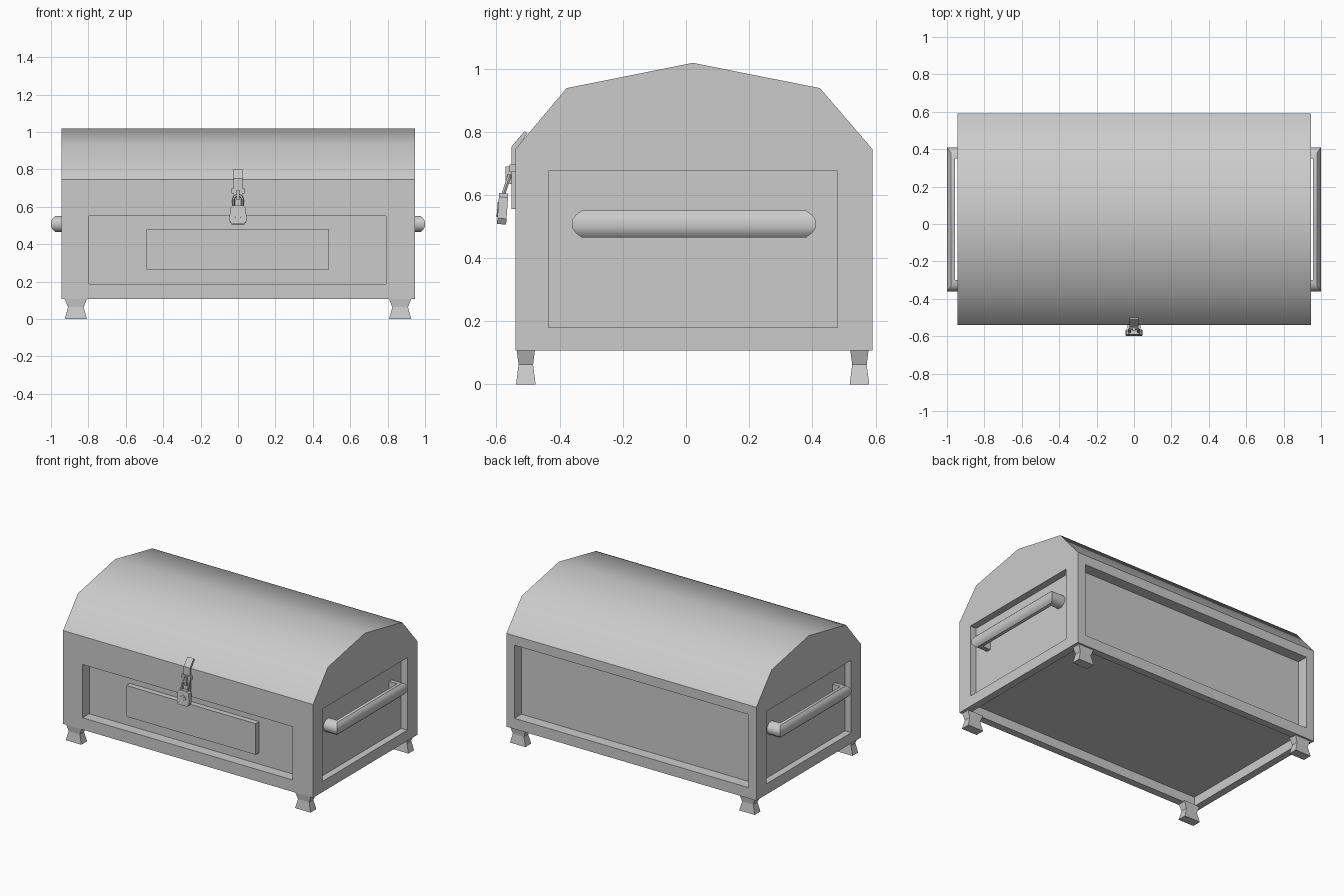
import bpy, bmesh, math
from mathutils import Matrix, Vector

if "Cube" in bpy.data.objects:
    bpy.data.objects.remove(bpy.data.objects["Cube"])


def make(name, verts, faces, smooth=None):
    me = bpy.data.meshes.new(name)
    me.from_pydata(verts, [], faces)
    bm = bmesh.new()
    bm.from_mesh(me)
    bmesh.ops.recalc_face_normals(bm, faces=bm.faces)
    bm.to_mesh(me)
    bm.free()
    if smooth:
        me.shade_smooth()
        me.set_sharp_from_angle(angle=math.radians(smooth))
    ob = bpy.data.objects.new(name, me)
    bpy.context.collection.objects.link(ob)
    return ob


def loft(name, rings, closed=False, smooth=None):
    """Skin equal-length rings; cap the ends unless closed."""
    n, m = len(rings[0]), len(rings)
    verts = [tuple(p) for r in rings for p in r]
    faces = []
    for i in range(m if closed else m - 1):
        a, b = i * n, (i + 1) % m * n
        faces += [(a + k, a + (k + 1) % n, b + (k + 1) % n, b + k) for k in range(n)]
    if not closed:
        faces += [tuple(range(n)), tuple(range((m - 1) * n, m * n))]
    return make(name, verts, faces, smooth)


def prism_x(name, yz, x0, x1):
    return loft(name, [[(x, y, z) for y, z in yz] for x in (x0, x1)])


def prism_y(name, xz, y0, y1):
    return loft(name, [[(x, y, z) for x, z in xz] for y in (y0, y1)])


def rect(x0, x1, y0, y1, z):
    return [(x0, y0, z), (x1, y0, z), (x1, y1, z), (x0, y1, z)]


def box(name, x0, x1, y0, y1, z0, z1):
    return loft(name, [rect(x0, x1, y0, y1, z0), rect(x0, x1, y0, y1, z1)])


# Chest body with faceted domed lid
profile = [(-0.54, 0.107), (-0.54, 0.745), (-0.378, 0.938), (0.022, 1.018),
           (0.424, 0.938), (0.59, 0.745), (0.59, 0.107)]
body = prism_x("chest_body", profile, -0.945, 0.945)
for f in body.data.polygons:                     # only the dome is smooth
    f.use_smooth = f.center.z > 0.8 and abs(f.normal.x) < 0.5

# Recessed panels on the front, back, sides and underside
recesses = [(-0.797, 0.792, -0.7, -0.468, 0.188, 0.552),
            (-0.885, 0.885, 0.515, 0.7, 0.18, 0.68),
            (0.898, 1.1, -0.435, 0.48, 0.18, 0.675),
            (-1.1, -0.898, -0.435, 0.48, 0.18, 0.675),
            (-0.895, 0.895, -0.49, 0.54, 0.0, 0.17)]
cutters = []
for i, r in enumerate(recesses):
    c = box(f"recess_cutter_{i}", *r)
    c.hide_render = True
    cutters.append(c)
    mod = body.modifiers.new("recess", 'BOOLEAN')
    mod.operation, mod.solver, mod.object = 'DIFFERENCE', 'EXACT', c
bpy.context.view_layer.update()
cut_mesh = bpy.data.meshes.new_from_object(
    body.evaluated_get(bpy.context.evaluated_depsgraph_get()))
body.modifiers.clear()
body.data = cut_mesh
for c in cutters:
    bpy.data.objects.remove(c)

# Raised front plate
box("front_plate", -0.49, 0.487, -0.505, -0.46, 0.265, 0.478)

# Waisted feet
for sx in (-1, 1):
    for label, cy in (("front", -0.507), ("back", 0.549)):
        cx = sx * 0.867
        rings = [rect(cx - w, cx + w, cy - d, cy + d, z) for z, w, d in
                 ((0, 0.059, 0.031), (0.063, 0.042, 0.023), (0.11, 0.06, 0.029))]
        loft(f"{label}_foot_{'left' if sx < 0 else 'right'}", rings)

# Side handles: rounded section swept round a U with mitred corners
section = [(0, -0.042), (0.022, -0.042), (0.034, -0.03), (0.043, -0.013),
           (0.043, 0.013), (0.034, 0.03), (0.022, 0.042), (0, 0.042)]
for sx, side in ((-1, "left"), (1, "right")):
    rings = []
    for x, grow, s in ((0.89, 0, -1), (0.957, 1, -1), (0.957, 1, 1), (0.89, 0, 1)):
        rings.append([(sx * (x + o * grow), 0.025 + s * (0.325 + 1.4 * o), 0.508 + z)
                      for o, z in section])
    loft(f"handle_{side}", rings, smooth=40)

# Hasp strap folded over the lid edge
prism_x("hasp_strap", [(-0.553, 0.555), (-0.553, 0.752), (-0.511, 0.802),
                       (-0.502, 0.794), (-0.538, 0.745), (-0.538, 0.555)], -0.024, 0.024)


# Metal loops: a square-section tube around a closed or open path in the xz plane
def tube(name, path, r, closed):
    rings = []
    for i, p in enumerate(path):
        a = path[i - 1] if closed or i else p
        b = path[(i + 1) % len(path)] if closed or i < len(path) - 1 else p
        t = (Vector(b) - Vector(a)).normalized()
        side = Vector((t.y, -t.x))
        rings.append([(p[0] + side.x * r * math.cos(k), r * math.sin(k),
                       p[1] + side.y * r * math.cos(k))
                      for k in [math.pi / 3 * j for j in range(6)]])
    return loft(name, rings, closed)


# Staple block and ring on the strap
box("staple_plate", -0.034, 0.034, -0.559, -0.536, 0.672, 0.697)
box("staple_lug", -0.009, 0.009, -0.572, -0.55, 0.635, 0.69)

# Padlock, tilted slightly away from the chest at its base
tilt = Matrix.Translation((0, -0.577, 0.605)) @ Matrix.Rotation(math.radians(-4), 4, 'X')
outline = [(-0.03, 0), (-0.042, -0.012), (-0.046, -0.08), (-0.034, -0.098),
           (0.034, -0.098), (0.046, -0.08), (0.042, -0.012), (0.03, 0)]
lock = prism_y("padlock_body", outline, -0.0145, 0.0145)
cross = []
for q in range(4):                               # four-lobed keyhole plate
    c, s = round(math.cos(q * math.pi / 2)), round(math.sin(q * math.pi / 2))
    for x, z in ((0.008, 0.008), (0.017, 0.011), (0.024, 0), (0.017, -0.011)):
        z = -z
        cross.append((x * c - z * s, x * s + z * c - 0.052))
cross = sorted(set(cross), key=lambda p: math.atan2(p[1] + 0.052, p[0]))
keyhole = prism_y("keyhole_plate", cross, -0.0175, -0.01)
for ob in (lock, keyhole):
    ob.matrix_world = tilt

# Shackle leaning back into the staple
arch = [(-0.024, -0.01)] + [(-0.024 * math.cos(math.pi * i / 6),
                            0.035 + 0.024 * math.sin(math.pi * i / 6)) for i in range(7)]
arch.append((0.024, -0.01))
shackle = tube("padlock_shackle", arch, 0.007, False)
shackle.matrix_world = (Matrix.Translation((0, -0.577, 0.605))
                        @ Matrix.Rotation(math.radians(-18), 4, 'X'))
